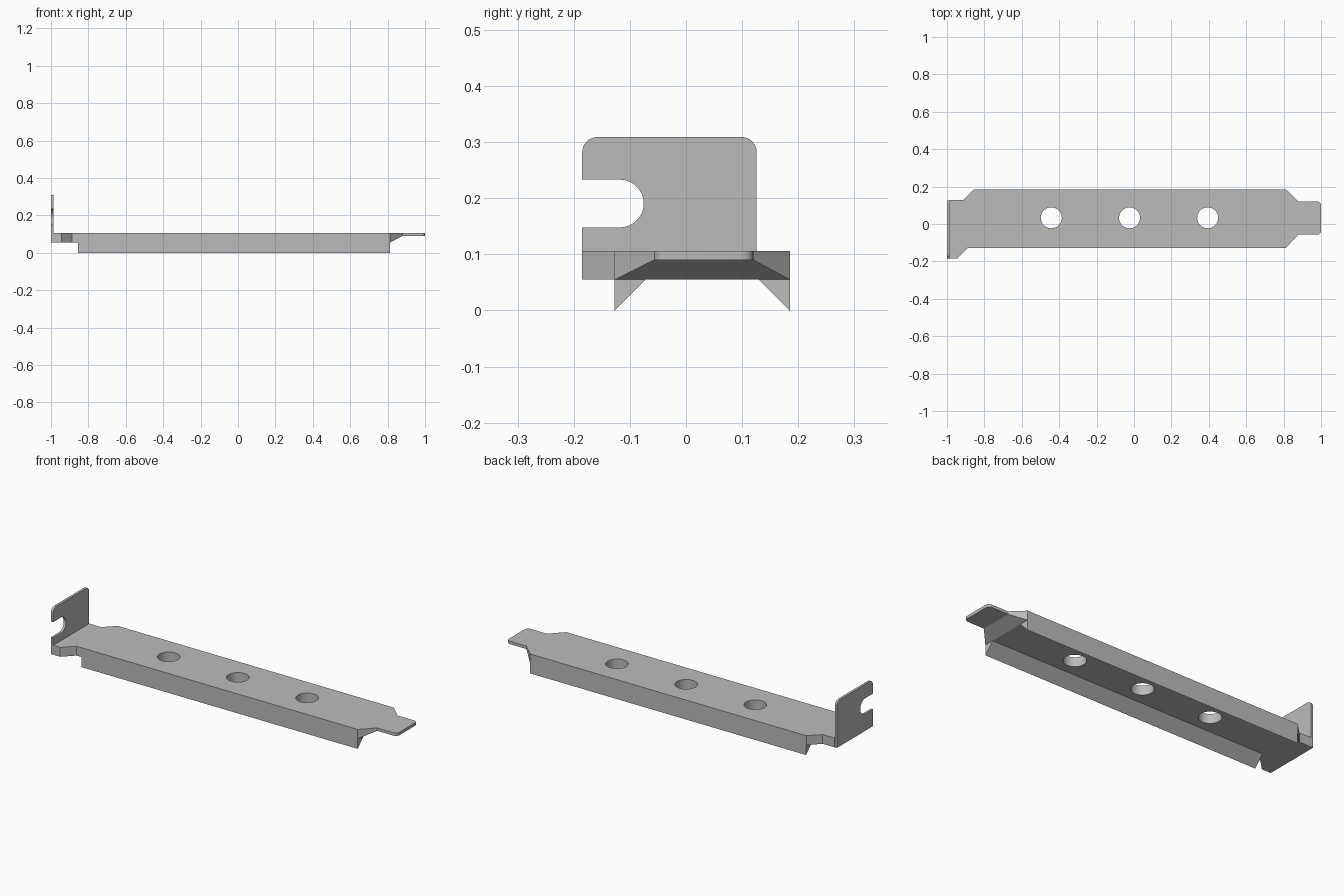
import bpy
import bmesh
from math import cos, sin, radians

old = bpy.data.objects.get("Cube")
if old:
    bpy.data.objects.remove(old, do_unlink=True)

steel = bpy.data.materials.new("grey_steel")
steel.use_nodes = True
GREY = (0.5, 0.5, 0.5, 1)
steel.diffuse_color = GREY
steel.node_tree.nodes["Principled BSDF"].inputs["Base Color"].default_value = GREY


def arc(cx, cy, r, start, end, steps):
    """Points on a circular arc, angles in degrees."""
    angles = [radians(start + (end - start) * i / steps) for i in range(steps + 1)]
    return [(cx + r * cos(a), cy + r * sin(a)) for a in angles]


def prism(name, profile, axis, low, high):
    """Extrude a closed 2D profile along the given axis."""
    place = {"x": lambda u, v, w: (w, u, v),
             "y": lambda u, v, w: (u, w, v),
             "z": lambda u, v, w: (u, v, w)}[axis]
    bm = bmesh.new()
    bottom = [bm.verts.new(place(u, v, low)) for u, v in profile]
    top = [bm.verts.new(place(u, v, high)) for u, v in profile]
    bm.faces.new(bottom)
    bm.faces.new(top)
    for i in range(len(profile)):
        j = (i + 1) % len(profile)
        bm.faces.new((bottom[i], bottom[j], top[j], top[i]))
    bmesh.ops.recalc_face_normals(bm, faces=bm.faces)
    mesh = bpy.data.meshes.new(name)
    bm.to_mesh(mesh)
    bm.free()
    mesh.materials.append(steel)
    obj = bpy.data.objects.new(name, mesh)
    bpy.context.collection.objects.link(obj)
    return obj


def activate(obj):
    bpy.ops.object.select_all(action="DESELECT")
    obj.select_set(True)
    bpy.context.view_layer.objects.active = obj


def cut(target, cutter):
    """Subtract the cutter and discard it."""
    mod = target.modifiers.new("cut", "BOOLEAN")
    mod.operation = "DIFFERENCE"
    mod.solver = "EXACT"
    mod.object = cutter
    activate(target)
    bpy.ops.object.modifier_apply(modifier=mod.name)
    bpy.data.objects.remove(cutter, do_unlink=True)


FRONT, BACK = -0.127, 0.185      # long edges of the plate
UNDER, TOP = 0.055, 0.106        # plate thickness
WALL = -0.987                    # inner face of the upright tab

# Long plate with a narrowed tongue at one end
outline = [(WALL, -0.185), (-0.945, -0.185), (-0.887, FRONT), (0.812, FRONT), (0.88, -0.057)]
outline += arc(0.98, -0.037, 0.02, -90, 0, 6) + arc(0.98, 0.1, 0.02, 0, 90, 6)
outline += [(0.88, 0.12), (0.812, BACK), (-0.857, BACK), (-0.915, 0.127), (WALL, 0.127)]
plate = prism("plate", outline, "z", UNDER, TOP)

# Thin the tongue from below with a sloped shoulder
cut(plate, prism("tongue_cutter",
                 [(0.812, UNDER), (0.88, 0.09), (1.1, 0.09), (1.1, -0.1), (0.812, -0.1)],
                 "y", -0.4, 0.4))

# Three round holes
for x in (-0.442, -0.024, 0.394):
    cut(plate, prism("hole_cutter", arc(x, 0.033, 0.056, 0, 352.5, 47), "z", -0.1, 0.3))

# Upright tab with rounded top corners and an open screw slot
tab = [(-0.185, UNDER), (0.126, UNDER)]
tab += arc(0.099, 0.282, 0.027, 0, 90, 8) + arc(-0.158, 0.282, 0.027, 90, 180, 8)
tab += [(-0.185, 0.233)] + arc(-0.118, 0.1905, 0.0425, 90, -90, 24) + [(-0.185, 0.148)]
upright = prism("upright_tab", tab, "x", -1, WALL)

# Triangular stiffening flanges under the long edges
flanges = [prism(side + "_flange", [(y, 0), (y, UNDER), (y + inward, UNDER)], "x", -0.855, 0.812)
           for side, y, inward in (("front", FRONT, 0.055), ("back", BACK, -0.055))]

for part in [plate, upright] + flanges:
    activate(part)
    bpy.ops.object.shade_smooth_by_angle(angle=radians(25))
